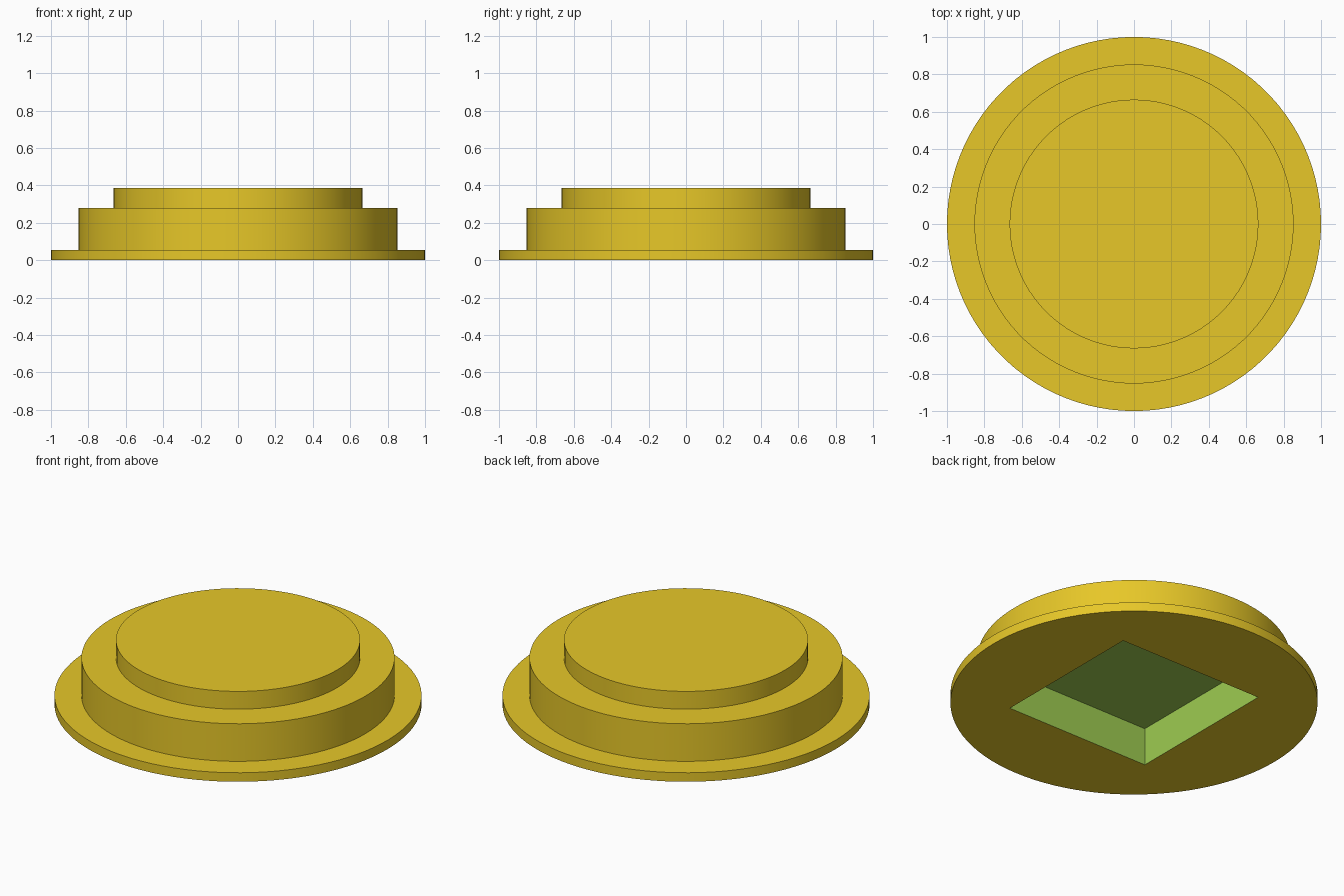
import bpy, bmesh, math

if "Cube" in bpy.data.objects:
    bpy.data.objects.remove(bpy.data.objects["Cube"])

SEGMENTS = 100


def srgb_material(name, rgb):
    linear = [((c / 255 + 0.055) / 1.055) ** 2.4 if c > 10 else c / 255 / 12.92 for c in rgb]
    mat = bpy.data.materials.new(name)
    mat.diffuse_color = (*linear, 1.0)
    mat.use_nodes = True
    mat.node_tree.nodes["Principled BSDF"].inputs["Base Color"].default_value = mat.diffuse_color
    return mat


yellow = srgb_material("golden yellow", (249, 215, 44))
green = srgb_material("pocket green", (157, 203, 81))


def make_object(name, bm, material_index):
    bmesh.ops.recalc_face_normals(bm, faces=bm.faces[:])
    for face in bm.faces:
        face.material_index = material_index
    mesh = bpy.data.meshes.new(name)
    bm.to_mesh(mesh)
    bm.free()
    mesh.materials.append(yellow)
    mesh.materials.append(green)
    obj = bpy.data.objects.new(name, mesh)
    bpy.context.collection.objects.link(obj)
    return obj


# Stepped round body: flange, middle drum and raised top, as one closed solid
profile = [(1.0, 0.0), (1.0, 0.054), (0.853, 0.054), (0.853, 0.28),
           (0.665, 0.28), (0.665, 0.387)]
bm = bmesh.new()
rings = [[bm.verts.new((r * math.cos(2 * math.pi * i / SEGMENTS),
                        r * math.sin(2 * math.pi * i / SEGMENTS), z))
          for i in range(SEGMENTS)] for r, z in profile]
for low, high in zip(rings, rings[1:]):
    for i in range(SEGMENTS):
        j = (i + 1) % SEGMENTS
        bm.faces.new((low[i], low[j], high[j], high[i]))
bm.faces.new(rings[0][::-1])
bm.faces.new(rings[-1])
body = make_object("stepped_body", bm, 0)

# Square pocket cut into the underside
DEPTH, SIDE, BELOW = 0.227, 0.96, 0.1
bm = bmesh.new()
bmesh.ops.create_cube(bm, size=1.0)
bmesh.ops.scale(bm, vec=(SIDE, SIDE, DEPTH + BELOW), verts=bm.verts)
bmesh.ops.translate(bm, vec=(0, 0, (DEPTH - BELOW) / 2), verts=bm.verts)
cutter = make_object("pocket_cutter", bm, 1)
cutter.hide_render = True

cut = body.modifiers.new("pocket", 'BOOLEAN')
cut.operation = 'DIFFERENCE'
cut.solver = 'EXACT'
cut.object = cutter

bpy.ops.object.select_all(action='DESELECT')
body.select_set(True)
bpy.context.view_layer.objects.active = body
bpy.ops.object.modifier_apply(modifier=cut.name)
bpy.data.objects.remove(cutter, do_unlink=True)

# Smooth round walls with crisp steps
bpy.ops.object.shade_smooth_by_angle(angle=math.radians(30))
